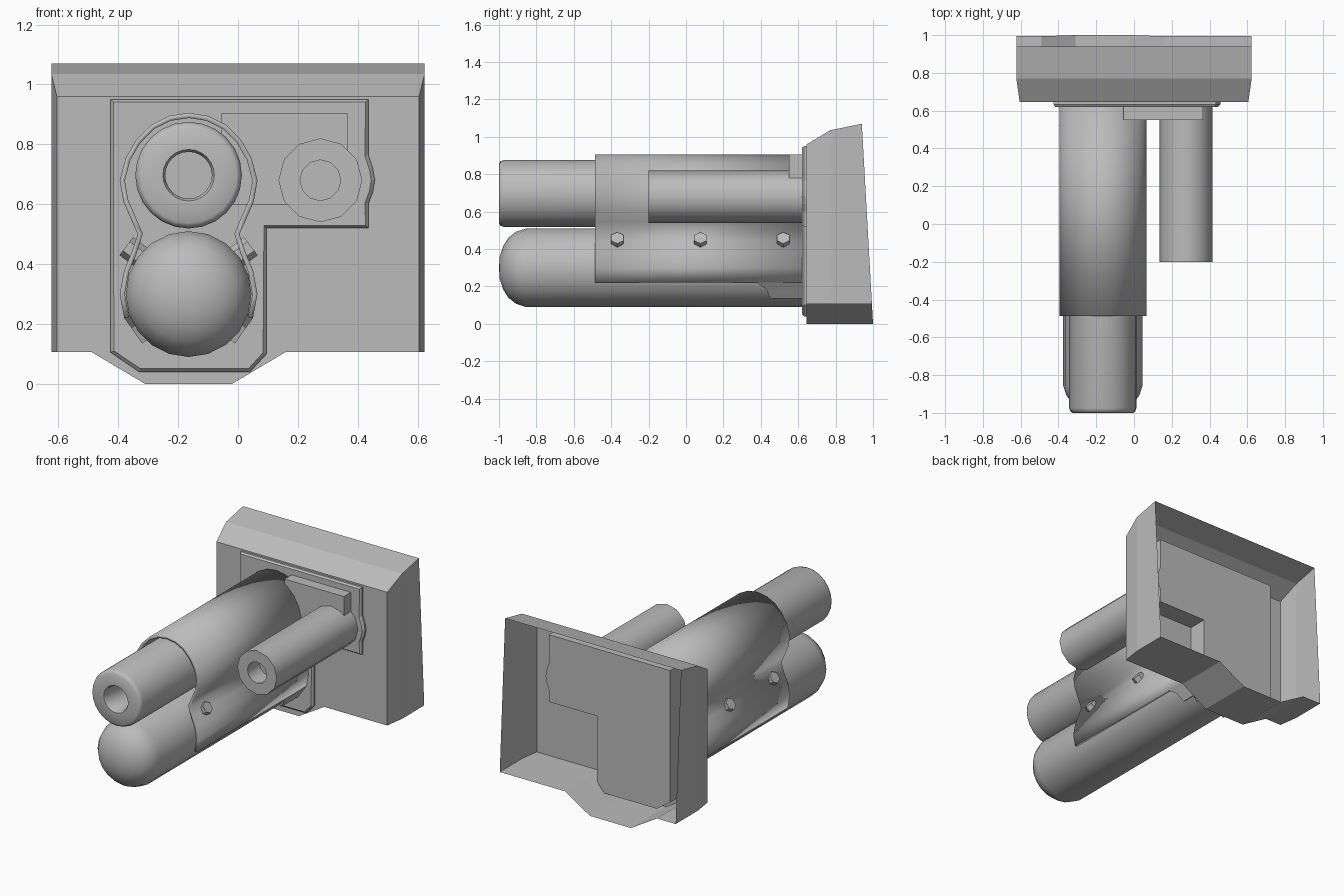
import bpy, bmesh, math
from mathutils import Vector, Matrix

if "Cube" in bpy.data.objects:
    bpy.data.objects.remove(bpy.data.objects["Cube"])

grey = bpy.data.materials.new("armour grey")
grey.diffuse_color = (0.5, 0.5, 0.5, 1)
grey.use_nodes = True
grey.node_tree.nodes["Principled BSDF"].inputs["Base Color"].default_value = grey.diffuse_color


def finish(name, bm, smooth=None, recalc=True):
    if recalc:
        bmesh.ops.recalc_face_normals(bm, faces=bm.faces)
    me = bpy.data.meshes.new(name)
    bm.to_mesh(me)
    bm.free()
    me.materials.append(grey)
    ob = bpy.data.objects.new(name, me)
    bpy.context.collection.objects.link(ob)
    if smooth:
        bpy.ops.object.select_all(action='DESELECT')
        ob.select_set(True)
        bpy.context.view_layer.objects.active = ob
        bpy.ops.object.shade_smooth_by_angle(angle=math.radians(smooth))
    return ob


def lathe(name, profile, x, z, sides, smooth=40):
    """Turn (radius, y) points around an axis parallel to y."""
    bm = bmesh.new()
    rings = []
    for r, y in profile:
        if r == 0:
            rings.append([bm.verts.new((x, y, z))] * sides)
            continue
        rings.append([bm.verts.new((x + r * math.cos(a), y, z + r * math.sin(a)))
                      for a in (2 * math.pi * i / sides for i in range(sides))])
    for a, b in zip(rings, rings[1:]):
        for i in range(sides):
            j = (i + 1) % sides
            bm.faces.new(list(dict.fromkeys((a[i], a[j], b[j], b[i]))))
    return finish(name, bm, smooth)


def curved_sheet(name, pts, y0, y1, thickness, smooth=None):
    """Sweep an open (x, z) line between two y lists, thickened inward."""
    bm = bmesh.new()
    rows = [(bm.verts.new((x, a, z)), bm.verts.new((x, b, z)))
            for (x, z), a, b in zip(pts, y0, y1)]
    for p, q in zip(rows, rows[1:]):
        bm.faces.new((p[0], p[1], q[1], q[0]))
    ob = finish(name, bm, smooth, recalc=False)
    mod = ob.modifiers.new("thickness", 'SOLIDIFY')
    mod.thickness = thickness
    mod.offset = -1
    return ob


# Mantlet shell, open at the back
def section(w, top):
    return [(-w, .107), (-.49, .107), (-.31, 0), (-.02, 0),
            (.16, .107), (w, .107), (w, top), (-w, top)]


bm = bmesh.new()
rings = [[bm.verts.new((x, y(z), z)) for x, z in section(w, top)]
         for w, top, y in ((.605, .96, lambda z: .645),
                           (.623, 1.035, lambda z: .77),
                           (.623, 1.07, lambda z: 1 - .056 * z))]
bm.faces.new(rings[0])
for a, b in zip(rings, rings[1:]):
    for i in range(8):
        j = (i + 1) % 8
        bm.faces.new((a[i], a[j], b[j], b[i]))
finish("mantlet_shell", bm)

# L-shaped mounting plate passing through the shell
outline = [(-.425, .95), (-.425, .105), (-.33, .04), (.04, .04), (.095, .10),
           (.095, .52), (.435, .52), (.435, .60), (.45, .64), (.457, .68),
           (.45, .72), (.435, .765), (.435, .95)]
bm = bmesh.new()
front = bm.faces.new([bm.verts.new((x, .632, z)) for x, z in outline])
back = bmesh.ops.extrude_face_region(bm, geom=[front], use_keep_orig=True)
bmesh.ops.translate(bm, vec=(0, .135, 0),
                    verts=[v for v in back["geom"] if isinstance(v, bmesh.types.BMVert)])
bmesh.ops.recalc_face_normals(bm, faces=bm.faces)
bm.faces.ensure_lookup_table()
front = min(bm.faces, key=lambda f: f.calc_center_median().y)
bmesh.ops.inset_region(bm, faces=[front], thickness=.012)
bmesh.ops.translate(bm, vec=(0, -.012, 0), verts=front.verts[:])
finish("mounting_plate", bm)

# Main barrel with bore, and the round-nosed cylinder beneath it
CX = -.165
lathe("main_barrel", [(0, -.8), (.078, -.8), (.078, -.985), (.086, -1), (.16, -1),
                      (.172, -.992), (.178, -.975), (.178, .64), (0, .64)], CX, .697, 24)
lathe("recoil_cylinder", [(0, -1), (.06, -.996), (.115, -.978), (.16, -.95),
                          (.192, -.91), (.21, -.855), (.21, .64), (0, .64)], CX, .30, 20)

# Secondary barrel and its bracket
lathe("secondary_barrel", [(0, -.08), (.068, -.08), (.068, -.2), (.14, -.2),
                           (.14, .64), (0, .64)], .275, .68, 12)
bm = bmesh.new()
bmesh.ops.create_cube(bm, size=1, matrix=Matrix.Translation((.155, .595, .752))
                      @ Matrix.Diagonal((.42, .09, .305, 1)))
finish("barrel_bracket", bm)

# Waisted sleeve around both cylinders
half = [(.215, .22), (.23, .30), (.215, .38), (.19, .44), (.17, .50), (.19, .545),
        (.218, .61), (.23, .68), (.21, .755), (.175, .815), (.125, .865), (.065, .895)]
pts = [(CX + x, z) for x, z in half] + [(CX, .905)] + [(CX - x, z) for x, z in half[::-1]]
curved_sheet("sleeve", pts, [-.487] * len(pts), [.63] * len(pts), .017, 40)

# Lower rear flaps of the sleeve
flap = [(.155, .135), (.19, .185), (.215, .22)]
starts = [.45, .43, .38]
curved_sheet("flap_right", [(CX + x, z) for x, z in flap], starts, [.63] * 3, .02)
curved_sheet("flap_left", [(CX - x, z) for x, z in flap[::-1]], starts[::-1], [.63] * 3, .02)

# Hexagonal bolts along the waist, both sides
for side, label in ((1, "right"), (-1, "left")):
    for n, y in enumerate((-.367, .077, .52)):
        axis = Vector((.8 * side, 0, .6))
        across = Vector((0, 1, 0))
        rot = Matrix((across, axis.cross(across), axis)).transposed().to_4x4()
        centre = Vector((CX + .208 * side, y, .46)) - axis * .04
        bm = bmesh.new()
        bmesh.ops.create_cone(bm, cap_ends=True, segments=6, radius1=.038, radius2=.038,
                              depth=.08, matrix=Matrix.Translation(centre) @ rot)
        finish(f"bolt_{label}_{n + 1}", bm)
